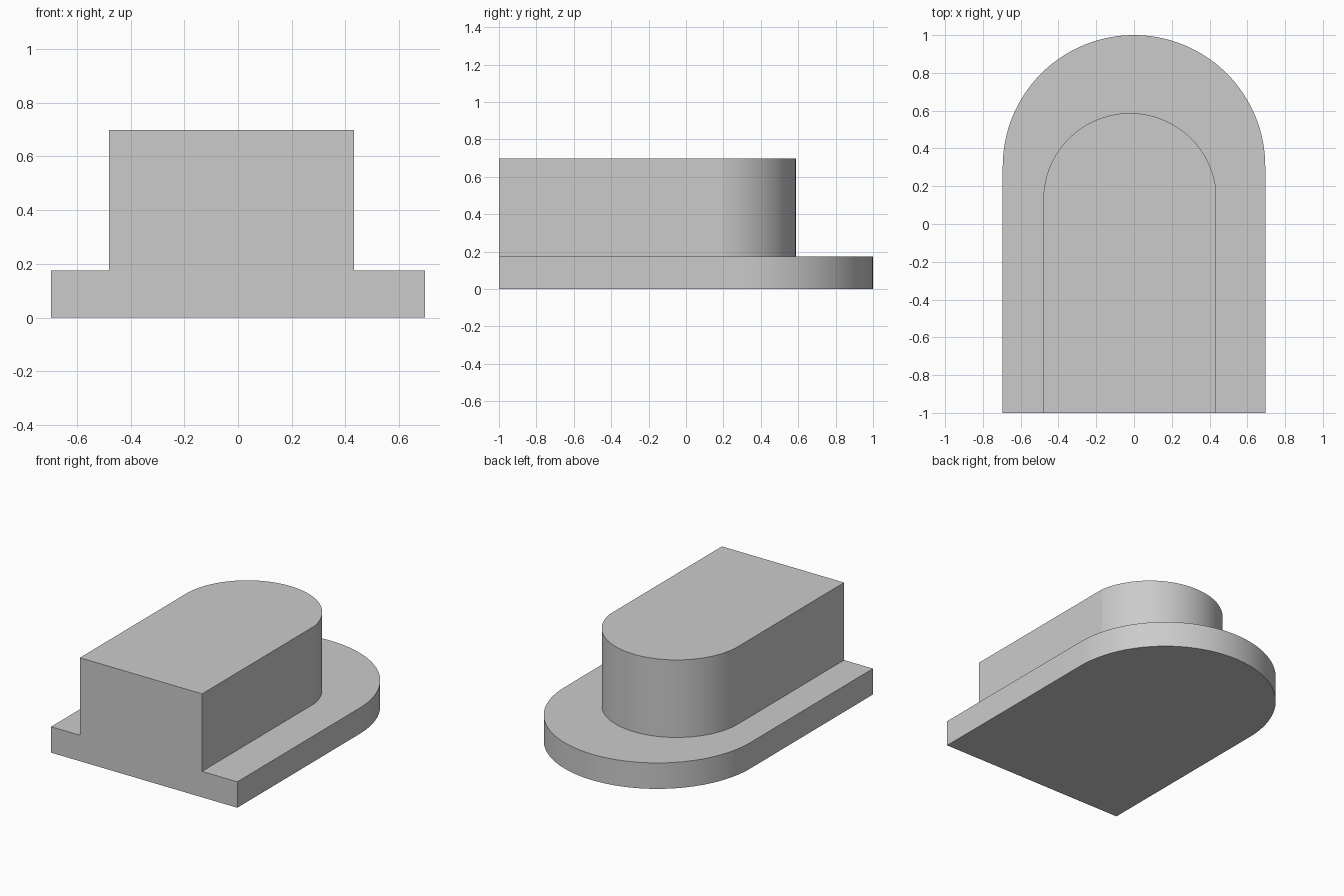
import bpy, bmesh, math

cube = bpy.data.objects.get("Cube")
if cube:
    bpy.data.objects.remove(cube, do_unlink=True)

grey = bpy.data.materials.new("plain_grey")
grey.use_nodes = True
colour = (0.6, 0.6, 0.6, 1)
grey.diffuse_color = colour
grey.node_tree.nodes["Principled BSDF"].inputs["Base Color"].default_value = colour


def arch_block(name, left, right, cx, cy, radius, z0, z1, segments=64):
    """Prism with a square front at y = -1 and a round back."""
    start = math.acos(min(1, (right - cx) / radius))
    end = math.acos(max(-1, (left - cx) / radius))
    outline = [(left, -1), (right, -1)]
    for i in range(segments + 1):
        a = start + (end - start) * i / segments
        outline.append((cx + radius * math.cos(a), cy + radius * math.sin(a)))

    bm = bmesh.new()
    floor = bm.faces.new([bm.verts.new((x, y, z0)) for x, y in outline])
    top = bmesh.ops.extrude_face_region(bm, geom=[floor])["geom"]
    verts = [g for g in top if isinstance(g, bmesh.types.BMVert)]
    bmesh.ops.translate(bm, verts=verts, vec=(0, 0, z1 - z0))
    bmesh.ops.recalc_face_normals(bm, faces=bm.faces)
    mesh = bpy.data.meshes.new(name)
    bm.to_mesh(mesh)
    bm.free()
    mesh.materials.append(grey)
    obj = bpy.data.objects.new(name, mesh)
    bpy.context.collection.objects.link(obj)
    return obj


# Wide base plate and the slightly off-centre raised block
body = arch_block("stepped_arch_block", -0.695, 0.695, 0, 0.305, 0.695, 0, 0.175)
upper = arch_block("raised_block", -0.48, 0.432, -0.021, 0.128, 0.459, 0.08, 0.698)

# Fuse both into one solid
union = body.modifiers.new("fuse", "BOOLEAN")
union.operation = "UNION"
union.solver = "EXACT"
union.object = upper
bpy.context.view_layer.objects.active = body
body.select_set(True)
bpy.ops.object.modifier_apply(modifier=union.name)
bpy.data.objects.remove(upper, do_unlink=True)

# Smooth round walls, crisp edges
bpy.ops.object.shade_smooth_by_angle(angle=math.radians(10))
